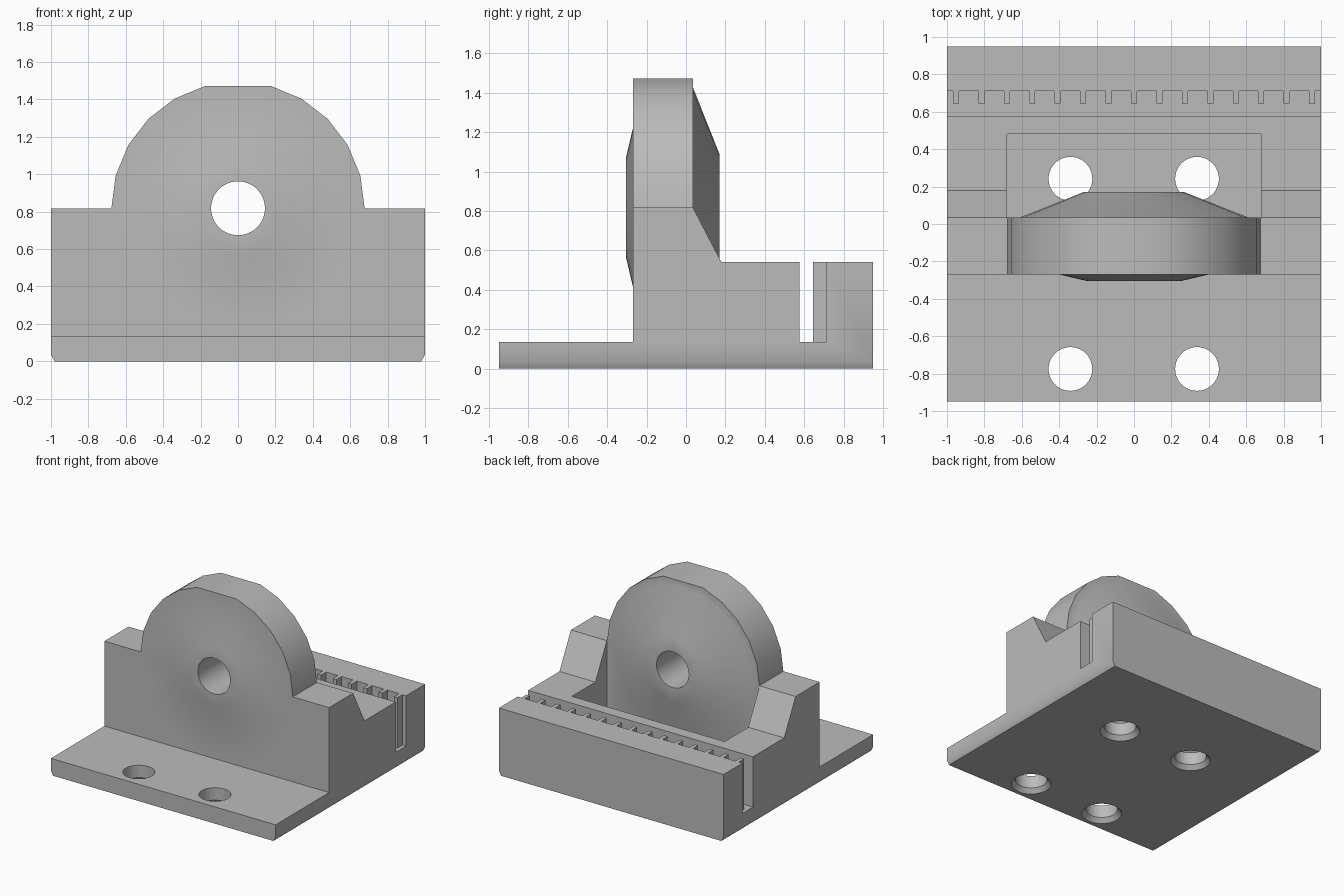
import bpy, bmesh
from math import cos, sin, pi, radians
from mathutils import Matrix, Vector

cube = bpy.data.objects.get("Cube")
if cube:
    bpy.data.objects.remove(cube, do_unlink=True)

grey = bpy.data.materials.new("mid grey")
grey.use_nodes = True
colour = (0.5, 0.5, 0.5, 1)
grey.diffuse_color = colour
grey.node_tree.nodes["Principled BSDF"].inputs["Base Color"].default_value = colour


def finish(bm, name):
    bmesh.ops.recalc_face_normals(bm, faces=bm.faces)
    mesh = bpy.data.meshes.new(name)
    bm.to_mesh(mesh)
    bm.free()
    mesh.materials.append(grey)
    obj = bpy.data.objects.new(name, mesh)
    bpy.context.scene.collection.objects.link(obj)
    return obj


def prism(name, points, depth):
    """Extrude a closed 3D outline along a depth vector."""
    bm = bmesh.new()
    face = bm.faces.new([bm.verts.new(p) for p in points])
    moved = bmesh.ops.extrude_face_region(bm, geom=[face])["geom"]
    bmesh.ops.translate(bm, vec=Vector(depth),
                        verts=[v for v in moved if isinstance(v, bmesh.types.BMVert)])
    return finish(bm, name)


def box(name, x0, x1, y0, y1, z0, z1):
    outline = [(x0, y0, z0), (x1, y0, z0), (x1, y1, z0), (x0, y1, z0)]
    return prism(name, outline, (0, 0, z1 - z0))


def lathe(name, profile, matrix, steps, flat_radius=None):
    """Capped solid from (radius, height) rings; rings at flat_radius get a flat top."""
    bm = bmesh.new()
    rings = []
    for radius, height in profile:
        ring = []
        for i in range(steps):
            a = 2 * pi * i / steps
            flat = radius == flat_radius and i == steps // 4
            r = radius * cos(2 * pi / steps) if flat else radius
            ring.append(bm.verts.new(matrix @ Vector((r * cos(a), r * sin(a), height))))
        rings.append(ring)
    for low, high in zip(rings, rings[1:]):
        for i in range(steps):
            j = (i + 1) % steps
            bm.faces.new((low[i], low[j], high[j], high[i]))
    bm.faces.new(rings[0])
    bm.faces.new(rings[-1])
    return finish(bm, name)


def combine(target, other, operation):
    mod = target.modifiers.new(other.name, "BOOLEAN")
    mod.operation = operation
    mod.solver = "EXACT"
    mod.object = other
    bpy.context.view_layer.objects.active = target
    bpy.ops.object.modifier_apply(modifier=mod.name)
    bpy.data.objects.remove(other, do_unlink=True)


PLATE, LEDGE, AXLE = 0.135, 0.54, 0.818

# Stepped block with the cross slot in its side profile
side = [(-0.95, 0), (0.95, 0), (0.95, LEDGE), (0.645, LEDGE), (0.645, PLATE),
        (0.577, PLATE), (0.577, LEDGE), (0.18, LEDGE), (0.035, AXLE),
        (-0.27, AXLE), (-0.27, PLATE), (-0.95, PLATE)]
block = prism("bearing_block", [(-1, y, z) for y, z in side], (2, 0, 0))

# Pocket behind the disc
combine(block, box("pocket", -0.68, 0.68, 0.035, 0.48, PLATE, 1), "DIFFERENCE")

# Notches between the rack teeth
pitch, tooth = 0.136, 0.032
for i in range(-8, 8):
    left = max(i * pitch + tooth / 2, -1.1)
    right = min((i + 1) * pitch - tooth / 2, 1.1)
    notch = box("notch", left, right, 0.61, 0.71, PLATE, 0.7)
    combine(block, notch, "DIFFERENCE")

# Upright disc with shallow front boss and conical back
toward_back = Matrix.Translation((0, 0, AXLE)) @ Matrix.Rotation(radians(90), 4, "X")
rim = 0.677
disc_profile = [(0.25, 0.305), (0.4, 0.27), (rim, 0.27),
                (rim, -0.035), (0.61, -0.035), (0.27, -0.17)]
combine(block, lathe("disc", disc_profile, toward_back, 24, rim), "UNION")

# Axle hole
combine(block, lathe("axle_hole", [(0.144, -0.5), (0.144, 0.5)], toward_back, 48), "DIFFERENCE")

# Mounting holes, flared underneath
hole_profile = [(0.155, -0.01), (0.117, 0.035), (0.117, 0.3)]
for x in (-0.34, 0.337):
    for y in (-0.775, 0.242):
        hole = lathe("mount_hole", hole_profile, Matrix.Translation((x, y, 0)), 40)
        combine(block, hole, "DIFFERENCE")

# Bevels along the lower side edges
for s in (-1, 1):
    wedge = [(s * 0.98, -1, 0), (s * 1, -1, 0.035), (s * 1.1, -1, 0.035),
             (s * 1.1, -1, -0.1), (s * 0.98, -1, -0.1)]
    combine(block, prism("edge_bevel", wedge, (0, 2, 0)), "DIFFERENCE")

# Smooth round surfaces, keep hard edges
bpy.ops.object.select_all(action="DESELECT")
block.select_set(True)
bpy.context.view_layer.objects.active = block
bpy.ops.object.shade_smooth_by_angle(angle=radians(30))
